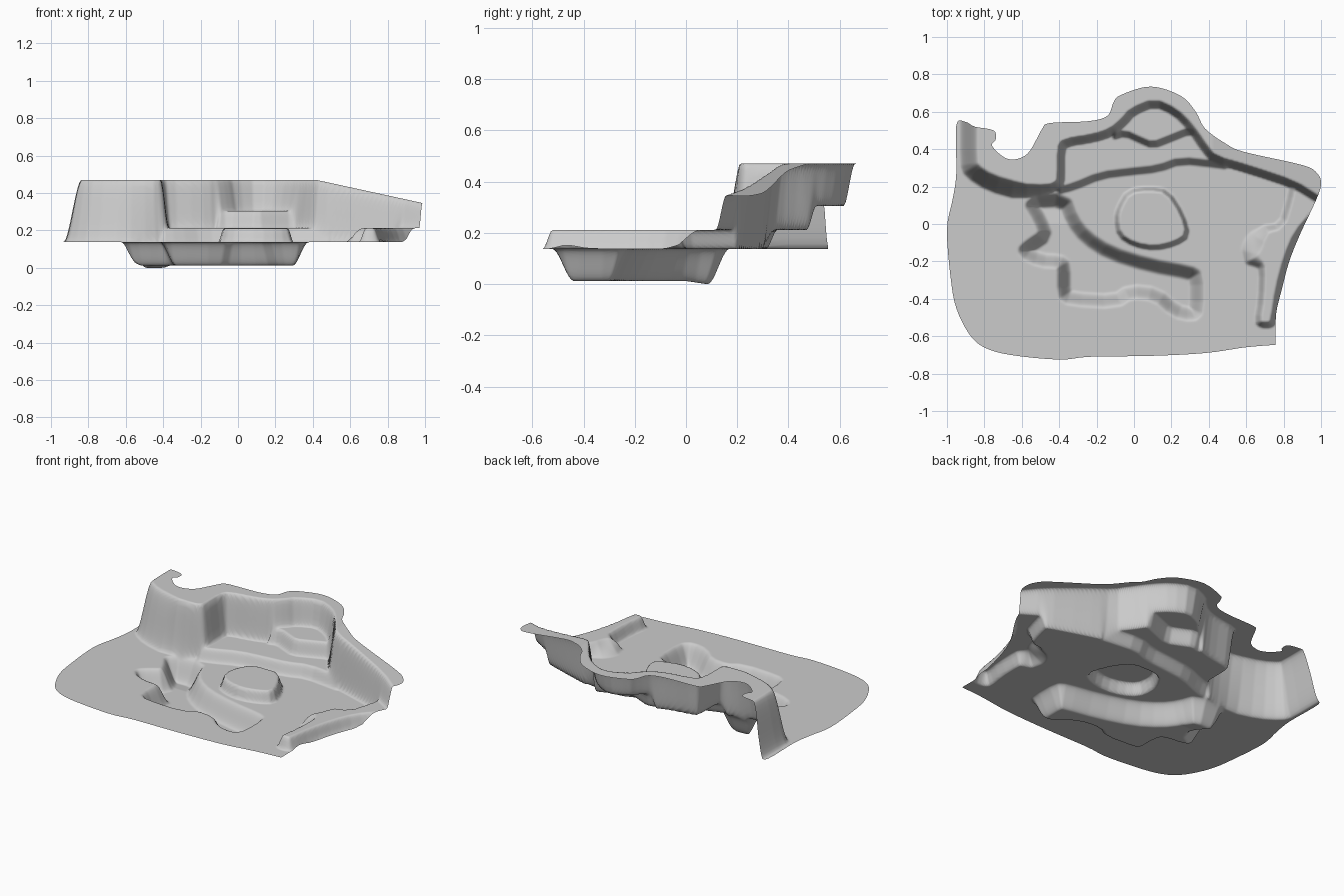
import bpy, bmesh, math
from mathutils import Vector

if "Cube" in bpy.data.objects:
    bpy.data.objects.remove(bpy.data.objects["Cube"])

BASE, STEP = 0.137, 0.008

# Sheet outline and the mid-wall lines of each pressed region (plan view)
OUTLINE = [(-.95, .53), (-.90, .545), (-.85, .52), (-.75, .50), (-.74, .45), (-.76, .42), (-.70, .36),
           (-.64, .345), (-.57, .375), (-.52, .455), (-.49, .51), (-.45, .54), (-.24, .55), (-.14, .58),
           (-.11, .65), (-.07, .69), (.09, .735), (.25, .685), (.33, .60), (.38, .51), (.49, .43),
           (.59, .385), (.90, .315), (.98, .27), (1, .21), (.97, .12), (.89, -.05), (.83, -.20),
           (.79, -.35), (.76, -.48), (.757, -.63), (.755, -.645), (.74, -.647), (.59, -.66), (.38, -.69),
           (.09, -.705), (-.24, -.71), (-.40, -.725), (-.66, -.70), (-.80, -.66), (-.88, -.59),
           (-.95, -.45), (-.98, -.29), (-1, -.03), (-.97, .13), (-.95, .27)]
RIM = [(-.885, .9), (-.885, .6), (-.885, .33), (-.87, .285), (-.77, .22), (-.61, .175), (-.46, .185),
       (-.40, .21), (-.39, .25), (-.39, .40), (-.37, .435), (-.21, .46), (-.12, .49), (-.05, .55),
       (-.01, .60), (.11, .65), (.22, .60), (.30, .52), (.38, .40), (.43, .345), (.62, .29),
       (.86, .21), (.98, .135), (1.1, .06), (1.4, 0), (1.4, .9)]
SHELF = [(-.42, .60), (-.42, .30), (-.42, .175), (-.32, .20), (-.18, .26), (-.02, .28), (.13, .295),
         (.25, .34), (.43, .32), (.50, .31), (.55, .40), (.5, .60)]
POCKET = [(-.12, .465), (-.05, .487), (.03, .45), (.10, .42), (.19, .455), (.30, .50), (.36, .47),
          (.40, .6), (.3, .72), (-.13, .72)]
ISLAND = [(-.095, .03), (-.08, .09), (-.03, .175), (.08, .19), (.18, .175), (.26, .05), (.29, -.06),
          (.22, -.105), (.11, -.13), (0, -.11), (-.08, -.06)]
GROOVE = [(-.56, .12), (-.37, .13), (-.33, .02), (-.26, -.07), (-.13, -.155), (.08, -.22), (.30, -.26),
          (.335, -.28), (.335, -.46), (.31, -.485), (.22, -.465), (.12, -.375), (-.02, -.36),
          (-.10, -.415), (-.34, -.40), (-.375, -.375), (-.375, -.22), (-.40, -.20), (-.50, -.195),
          (-.59, -.15), (-.56, -.12), (-.47, -.06), (-.50, .02)]
RIDGE = [(.85, .22), (.83, .12), (.79, -.01), (.68, -.03), (.60, -.19), (.67, -.215), (.685, -.24),
         (.68, -.40), (.66, -.52), (.68, -.54), (.73, -.54), (.745, -.52), (.77, -.35), (.815, -.18),
         (.87, -.05), (.96, .05), (1.05, .19)]


def spline(pts, n=4):
    """Closed curve through the points."""
    out, k = [], len(pts)
    for i in range(k):
        a, b, c, d = (Vector(pts[(i + j) % k]) for j in (-1, 0, 1, 2))
        for s in range(n):
            t = s / n
            out.append(.5 * (2 * b + (c - a) * t + (2 * a - 5 * b + 4 * c - d) * t * t
                             + (3 * b - a - 3 * c + d) * t ** 3))
    return [(p.x, p.y) for p in out]


def soften(pts):
    """Cut the corners of a closed polygon once."""
    out = []
    for (ax, ay), (bx, by) in zip(pts, pts[1:] + pts[:1]):
        out += [(.75 * ax + .25 * bx, .75 * ay + .25 * by), (.25 * ax + .75 * bx, .25 * ay + .75 * by)]
    return out


class Region:
    def __init__(self, pts):
        self.seg = list(zip(pts, pts[1:] + pts[:1]))
        xs, ys = zip(*pts)
        self.box = min(xs) - .1, max(xs) + .1, min(ys) - .1, max(ys) + .1

    def inside(self, x, y):
        hit = False
        for (ax, ay), (bx, by) in self.seg:
            if (ay > y) != (by > y) and x < ax + (y - ay) * (bx - ax) / (by - ay):
                hit = not hit
        return hit

    def nearest(self, x, y):
        best = (9, x, y)
        for (ax, ay), (bx, by) in self.seg:
            dx, dy = bx - ax, by - ay
            t = max(0, min(1, ((x - ax) * dx + (y - ay) * dy) / (dx * dx + dy * dy + 1e-12)))
            px, py = ax + t * dx, ay + t * dy
            q = (px - x) ** 2 + (py - y) ** 2
            if q < best[0]:
                best = (q, px, py)
        return best

    def mask(self, x, y, width):
        """0 outside, 1 inside, with a rounded wall of the given width."""
        x0, x1, y0, y1 = self.box
        if not (x0 < x < x1 and y0 < y < y1):
            return 0
        d = math.sqrt(self.nearest(x, y)[0]) * (1 if self.inside(x, y) else -1)
        t = max(0, min(1, d / width + .5))
        return t * t * (3 - 2 * t)


outline = Region(spline(OUTLINE))
rim, shelf, pocket, island, groove, ridge = (
    Region(soften(p)) for p in (RIM, SHELF, POCKET, ISLAND, GROOVE, RIDGE))


def height(x, y):
    z = BASE
    ramp = .04 + .12 * math.exp(-((x - .63) ** 2 + (y + .11) ** 2) / .006)
    left = max(0, min(1, (-.45 - x) / .2))
    top = .47 - max(0, x - .42) * .218
    floor = .012 - .012 * max(0, min(1, y / .08))
    for region, level, width in ((groove, floor, .085), (island, .21, .03), (ridge, .212, ramp),
                                 (shelf, .212, .045), (pocket, .305, .04),
                                 (rim, top, .045 + .055 * left)):
        z += (level - z) * region.mask(x, y, width)
    return z


# Pressed sheet: grid trimmed to the outline, then raised to height
bm = bmesh.new()
verts = {}


def vert(i, j):
    if (i, j) not in verts:
        verts[i, j] = bm.verts.new((i * STEP, j * STEP, 0))
    return verts[i, j]


nx, ny = int(1.02 / STEP), int(.76 / STEP)
for i in range(-nx, nx):
    for j in range(-ny, ny):
        if outline.inside((i + .5) * STEP, (j + .5) * STEP):
            bm.faces.new([vert(i, j), vert(i + 1, j), vert(i + 1, j + 1), vert(i, j + 1)])
for v in bm.verts:
    if v.is_boundary:
        _, v.co.x, v.co.y = outline.nearest(v.co.x, v.co.y)
bmesh.ops.dissolve_degenerate(bm, dist=1e-4, edges=bm.edges)
for v in bm.verts:
    v.co.z = height(v.co.x, v.co.y)
for f in bm.faces:
    f.smooth = True
mesh = bpy.data.meshes.new("pressed_floor_panel")
bm.to_mesh(mesh)
bm.free()
panel = bpy.data.objects.new("pressed_floor_panel", mesh)
bpy.context.collection.objects.link(panel)
